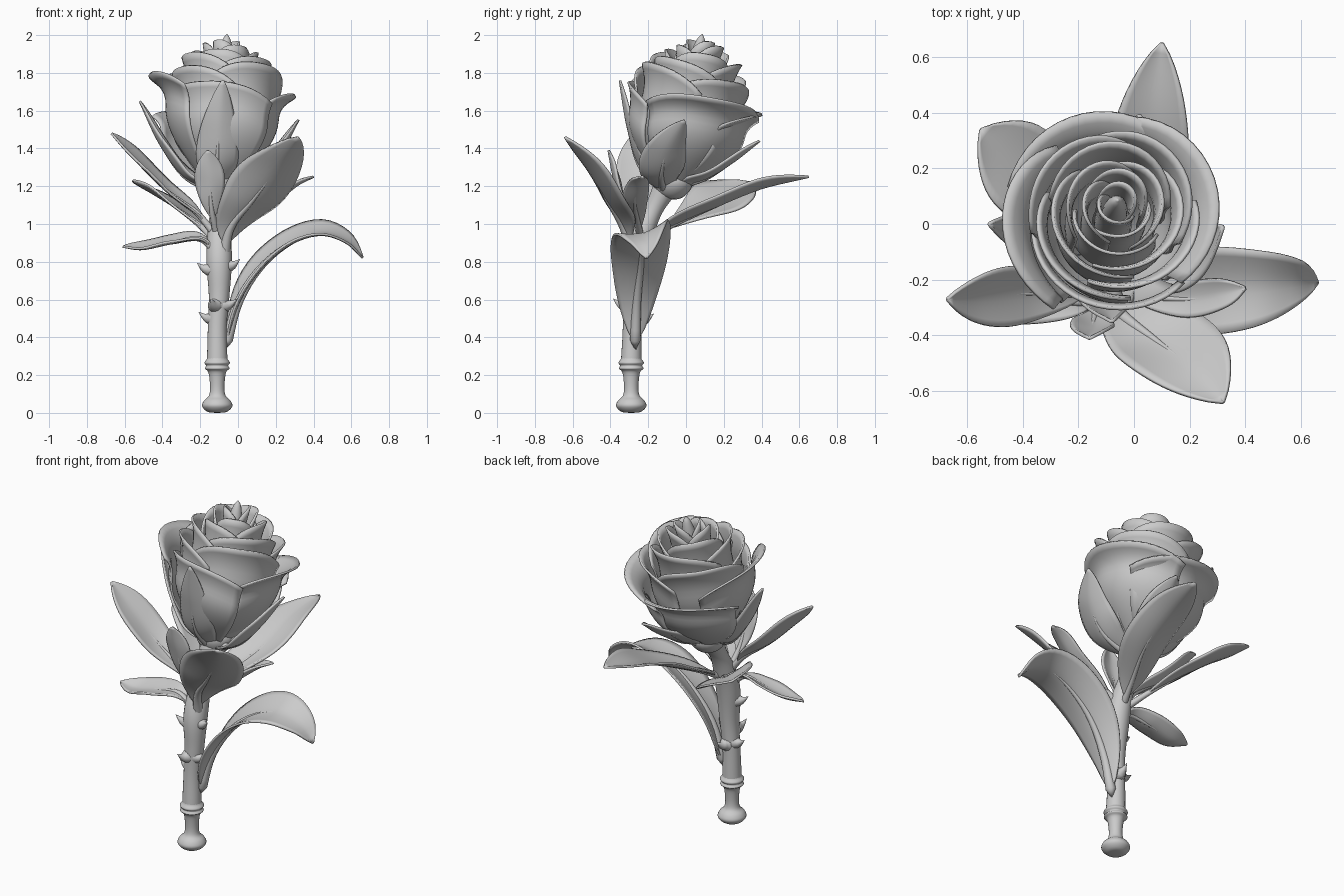
import bpy, bmesh, math
from mathutils import Vector

if "Cube" in bpy.data.objects:
    bpy.data.objects.remove(bpy.data.objects["Cube"])

# ---------- helpers ----------
def make_grid(name, rows, closed=False, thick=0.0):
    """Skin a list of point rows into a smooth mesh object."""
    n = len(rows[0])
    verts = [tuple(p) for r in rows for p in r]
    faces = []
    for i in range(len(rows) - 1):
        for j in range(n if closed else n - 1):
            k = (j + 1) % n
            faces.append((i * n + j, i * n + k, (i + 1) * n + k, (i + 1) * n + j))
    me = bpy.data.meshes.new(name)
    me.from_pydata(verts, [], faces)
    bm = bmesh.new()
    bm.from_mesh(me)
    bmesh.ops.remove_doubles(bm, verts=bm.verts, dist=0.0002)
    bmesh.ops.recalc_face_normals(bm, faces=bm.faces)
    for f in bm.faces:
        f.smooth = True
    bm.to_mesh(me)
    bm.free()
    ob = bpy.data.objects.new(name, me)
    bpy.context.collection.objects.link(ob)
    if thick:
        m = ob.modifiers.new("thickness", 'SOLIDIFY')
        m.thickness, m.offset = thick, 0
    return ob

def spline(pts, n):
    """Catmull-Rom samples through points of any dimension."""
    p = [Vector(q) for q in pts]
    p = [2 * p[0] - p[1]] + p + [2 * p[-1] - p[-2]]
    out = []
    for i in range(n + 1):
        s = i / n * (len(p) - 3)
        k = min(int(s), len(p) - 4)
        t = s - k
        a, b, c, d = p[k:k + 4]
        out.append(0.5 * (2 * b + (c - a) * t + (2 * a - 5 * b + 4 * c - d) * t * t
                          + (3 * b - a - 3 * c + d) * t ** 3))
    return out

def tangent(path, i):
    return (path[min(i + 1, len(path) - 1)] - path[max(i - 1, 0)]).normalized()

def tube(name, path, radii, sides=16):
    rows = []
    for i, c in enumerate(path):
        t = tangent(path, i)
        a = t.cross(Vector((0.13, 0.99, 0.05))).normalized()
        b = t.cross(a)
        rows.append([c + radii[i] * (a * math.cos(w) + b * math.sin(w))
                     for w in (2 * math.pi * j / sides for j in range(sides))])
    return make_grid(name, rows, True)

def lathe(name, centre, profile, sides=32):
    rows = [[Vector(centre) + Vector((r * math.cos(w), r * math.sin(w), z))
             for w in (2 * math.pi * j / sides for j in range(sides))] for r, z in profile]
    return make_grid(name, rows, True)

def leaf(name, pts, side, half_w, stalk=0.25, peak=1.0, cup=0.3, rib=0.022):
    """Blade swept along a path, edges lifted, with a tapering midrib stalk."""
    path = spline(pts, 28)
    rows = []
    for i, c in enumerate(path):
        x = max(0.0, (i / 28 - stalk) / (1 - stalk))
        w = max(half_w * max(0, math.sin(math.pi * x ** peak)) ** 0.75, 0.004)
        t = tangent(path, i)
        s = Vector(side)
        s = (s - t * s.dot(t)).normalized()
        n = s.cross(t)
        if n.z < 0:
            n = -n
        wave = 0.05 * math.sin(9 * x)
        rows.append([c + s * w * u + n * w * (cup * abs(u) ** 1.6 + wave * u)
                     for u in (j / 5 - 1 for j in range(11))])
    make_grid(name, rows, thick=0.012)
    tube(name + "_midrib", path,
         [0] + [rib * (1 - 0.9 * min(1, i / 20)) for i in range(1, 28)] + [0], 10)

# ---------- stem with turned foot ----------
foot = (-0.11, -0.29, 0)
lathe("stem_foot", foot, [tuple(p) for p in spline(
    [(0, 0), (0.05, 0.005), (0.08, 0.035), (0.07, 0.065), (0.045, 0.09), (0.038, 0.13),
     (0.042, 0.19), (0.05, 0.22), (0.066, 0.235), (0.058, 0.25), (0.068, 0.265),
     (0.055, 0.285), (0.045, 0.31), (0, 0.32)], 52)])
stem = spline([(-0.11, -0.29, 0.27, 0.055), (-0.11, -0.285, 0.45, 0.05),
               (-0.1, -0.28, 0.62, 0.055), (-0.1, -0.27, 0.8, 0.068),
               (-0.1, -0.23, 0.95, 0.062), (-0.1, -0.17, 1.08, 0.05),
               (-0.1, -0.1, 1.21, 0.07)], 36)
tube("stem", [p.to_3d() for p in stem], [p[3] for p in stem], 20)

# ---------- thorns ----------
for i, (x, y, z, dx, dy) in enumerate([(-0.14, -0.28, 0.76, -1, -0.2), (-0.06, -0.28, 0.78, 0.8, -0.4),
                                       (-0.08, -0.29, 0.57, 1, -0.3), (-0.12, -0.31, 0.57, -0.3, -1),
                                       (-0.1, -0.25, 0.49, 0.1, 1), (-0.13, -0.28, 0.5, -1, 0.1)]):
    d = Vector((dx, dy, 0)).normalized()
    p = Vector((x, y, z))
    tube(f"thorn_{i + 1}", spline([p, p + d * 0.04 + Vector((0, 0, 0.005)),
                                   p + d * 0.08 + Vector((0, 0, 0.035))], 6),
         [0.042, 0.038, 0.03, 0.022, 0.014, 0.007, 0], 10)

# ---------- leaves ----------
leaf("leaf_low_right", [(-0.07, -0.27, 0.33), (0, -0.26, 0.58), (0.12, -0.24, 0.77), (0.28, -0.23, 0.9),
                        (0.44, -0.22, 0.95), (0.57, -0.21, 0.91), (0.66, -0.21, 0.82)],
     (0, 1, 0.3), 0.16, 0.03, 0.9, 0.25, 0.03)
leaf("leaf_front_right", [(-0.08, -0.27, 0.8), (-0.04, -0.33, 0.98), (0.08, -0.42, 1.13),
                          (0.21, -0.52, 1.3), (0.32, -0.64, 1.46)],
     (1, 0.3, 0), 0.175, 0.12, 1.12, 0.25, 0.032)
leaf("leaf_left_high", [(-0.11, -0.25, 0.93), (-0.22, -0.25, 1.06), (-0.38, -0.25, 1.18),
                        (-0.54, -0.26, 1.34), (-0.67, -0.27, 1.48)],
     (0.1, 1, 0.25), 0.11, 0.15, 1.2, 0.25)
leaf("leaf_left_low", [(-0.1, -0.28, 0.83), (-0.2, -0.28, 0.92), (-0.35, -0.27, 0.9),
                       (-0.5, -0.27, 0.87), (-0.61, -0.27, 0.88)], (0, 1, 0.25), 0.085, 0.12, 1.0, 0.3)
leaf("leaf_back_left", [(-0.11, -0.24, 0.9), (-0.2, -0.08, 0.99), (-0.32, 0.09, 1.08),
                        (-0.43, 0.22, 1.15), (-0.55, 0.34, 1.22)], (0.75, 0.55, -0.4), 0.17, 0.2, 1.4, 0.15)
leaf("leaf_back", [(-0.1, -0.22, 0.91), (-0.05, -0.08, 0.99), (0.04, 0.15, 1.09),
                   (0.07, 0.4, 1.19), (0.1, 0.65, 1.25)], (1, 0, 0.1), 0.14, 0.1, 1.15, 0.3)
leaf("leaf_small_right", [(-0.09, -0.24, 0.93), (0.05, -0.26, 1.03), (0.2, -0.27, 1.12),
                          (0.32, -0.25, 1.21), (0.4, -0.23, 1.25)], (0, 1, 0), 0.065, 0.1)
leaf("leaf_small_front", [(-0.11, -0.25, 0.93), (-0.14, -0.33, 1.08), (-0.15, -0.38, 1.24),
                          (-0.16, -0.41, 1.39)], (1, 0, 0), 0.078, 0.2, 1.25)

# ---------- sepals cupping the bud ----------
leaf("sepal_front", [(-0.1, -0.14, 1.19), (-0.11, -0.25, 1.32), (-0.1, -0.31, 1.52),
                     (-0.08, -0.35, 1.76)], (1, 0, 0), 0.11, 0, 0.8, 0.35)
leaf("sepal_left", [(-0.12, -0.1, 1.18), (-0.28, -0.06, 1.25), (-0.41, -0.03, 1.42),
                    (-0.52, 0, 1.65)], (0.1, 1, 0), 0.1, 0, 0.8, 0.4)
leaf("sepal_right", [(-0.06, -0.12, 1.18), (0.11, -0.13, 1.26), (0.23, -0.1, 1.39),
                     (0.32, -0.01, 1.55)], (-0.1, 1, 0), 0.12, 0, 0.9, 0.3)
leaf("sepal_back", [(-0.09, -0.06, 1.2), (-0.05, 0.1, 1.24), (0, 0.25, 1.33),
                    (0.02, 0.39, 1.44)], (1, 0, 0), 0.12, 0, 0.85, 0.3)

# ---------- rose bud, built on a tilted axis ----------
base = Vector((-0.1, -0.08, 1.2))
tilt = Vector((0, 0, 1)).rotation_difference(Vector((0.05, 0.2, 0.97)).normalized())

def bud_point(r, a, h):
    return base + tilt @ Vector((r * math.cos(a), r * math.sin(a), h))

def petal(name, az, radius, top, curl, half_deg, close=0.0):
    """Cupped petal; one edge tucks in and the other out, giving the spiral."""
    rows = []
    for i in range(17):
        v = i / 16
        lip = max(0, (v - 0.7) / 0.3) ** 2
        row = []
        for j in range(19):
            u = j / 9 - 1
            r = radius * (0.24 + 0.76 * math.sin(min(1, v / 0.7) * math.pi / 2))
            r += radius * 0.09 * u - close * max(0, v - 0.5) + curl * lip * (1 - 0.35 * u * u)
            h = 0.02 + (top - 0.02) * v * (1 - 0.17 * abs(u) ** 2.6) - 0.25 * curl * lip
            row.append(bud_point(r, math.radians(az + half_deg * u), h))
        rows.append(row)
    make_grid(name, rows, thick=0.012)

outer = [(-108, 0.285, 0.51, 0.04, 68), (22, 0.3, 0.54, 0.09, 64),
         (98, 0.31, 0.49, 0.09, 62), (182, 0.3, 0.6, 0.1, 55)]
for i, (az, r, top, curl, half) in enumerate(outer):
    petal(f"outer_petal_{i + 1}", az, r, top, curl, half)
# inner whorls: count, radius, top height, lip curl, half angle, inward closing
whorls = [(4, 0.26, 0.63, 0.05, 62, 0.03), (3, 0.215, 0.7, 0.045, 80, 0.05),
          (3, 0.165, 0.735, 0.035, 80, 0.06), (3, 0.115, 0.77, 0.03, 80, 0.05),
          (2, 0.065, 0.80, 0.02, 115, 0.03)]
for k, (count, r, top, curl, half, close) in enumerate(whorls):
    for i in range(count):
        petal(f"inner_petal_{k + 1}_{i + 1}", 40 + 47 * k + 360 * i / count, r,
              top + 0.02 * math.sin(2.3 * i + k), curl, half, close)

# rolled centre and swollen receptacle
core = spline([(0.02, 0.3), (0.045, 0.55), (0.04, 0.7), (0.022, 0.79), (0, 0.825)], 16)
make_grid("bud_core", [[bud_point(max(r, 0), 2 * math.pi * j / 16, h) for j in range(16)]
                       for r, h in core], True)
hip = spline([(0, -0.07), (0.06, -0.055), (0.1, -0.01), (0.11, 0.04), (0.08, 0.08), (0, 0.1)], 20)
make_grid("receptacle", [[bud_point(max(r, 0), 2 * math.pi * j / 24, h) for j in range(24)]
                         for r, h in hip], True)
